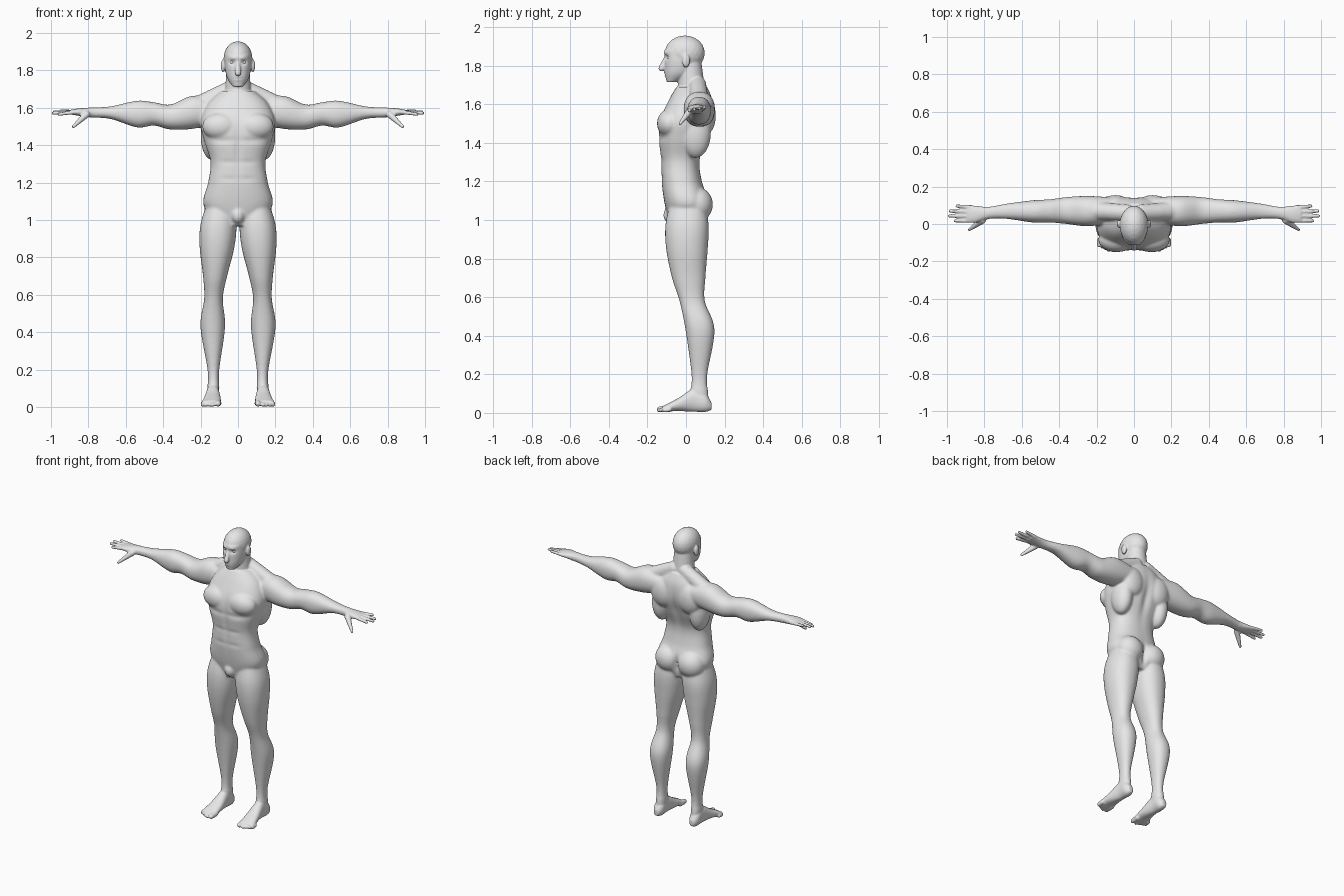
import bpy, bmesh, math
from mathutils import Matrix, Vector

cube = bpy.data.objects.get("Cube")
if cube:
    bpy.data.objects.remove(cube, do_unlink=True)

skin = bpy.data.materials.new("plain_grey")
skin.use_nodes = True
skin.diffuse_color = (0.8, 0.8, 0.8, 1)
for node in skin.node_tree.nodes:
    if node.type == 'BSDF_PRINCIPLED':
        node.inputs["Base Color"].default_value = skin.diffuse_color

bm = bmesh.new()


def smooth_rows(rows, steps=8):
    """Run a smooth curve through a list of cross-section rows."""
    last = len(rows) - 1
    for i in range(last):
        before, start, end, after = rows[max(i - 1, 0)], rows[i], rows[i + 1], rows[min(i + 2, last)]
        for step in range(steps):
            t = step / steps
            yield [q + t * (r - p) / 2 + t * t * (p - 2.5 * q + 2 * r - s / 2)
                   + t ** 3 * (3 * q - p - 3 * r + s) / 2
                   for p, q, r, s in zip(before, start, end, after)]
    yield list(rows[last])


def loft(axis, rows, power=2.2, sides=32):
    """Skin rows of (position, low u, high u, low v, high v) along an axis."""
    rings = []
    for pos, u0, u1, v0, v1 in smooth_rows(rows):
        ring = []
        for k in range(sides):
            angle = math.tau * k / sides
            c, s = math.cos(angle), math.sin(angle)
            u = (u0 + u1) / 2 + (u1 - u0) / 2 * math.copysign(abs(c) ** (2 / power), c)
            v = (v0 + v1) / 2 + (v1 - v0) / 2 * math.copysign(abs(s) ** (2 / power), s)
            co = [u, v]
            co.insert("xyz".index(axis), pos)
            ring.append(bm.verts.new(co))
        rings.append(ring)
    for low, high in zip(rings, rings[1:]):
        for k in range(sides):
            n = (k + 1) % sides
            bm.faces.new((low[k], low[n], high[n], high[k]))
    bm.faces.new(rings[0][::-1])
    bm.faces.new(rings[-1])


def core(rows, power=2.2):
    """Loft a central part from rows of (height, half width, front, back)."""
    loft('z', [(z, -width, width, front, back) for z, width, front, back in rows], power)


def ball(centre, radii):
    bmesh.ops.create_icosphere(bm, subdivisions=3, radius=1,
                               matrix=Matrix.Translation(centre) @ Matrix.Diagonal((*radii, 1)))


def strand(start, end, start_radius, end_radius, count=16):
    """Rounded tapering stick made of overlapping balls."""
    for i in range(count + 1):
        t = i / count
        radius = start_radius + (end_radius - start_radius) * t
        ball(Vector(start).lerp(Vector(end), t), (radius, radius, radius))


# Torso
core([(.97, .1, -.08, .08), (1.08, .185, -.11, .12), (1.2, .16, -.127, .083),
      (1.31, .147, -.13, .072), (1.42, .18, -.142, .11), (1.52, .2, -.135, .142),
      (1.62, .165, -.09, .138), (1.69, .09, -.05, .11)], power=2.4)
ball((.092, -.085, 1.5), (.1, .066, .075))      # chest muscle
ball((.14, .05, 1.45), (.06, .08, .13))         # side of back
ball((.1, .1, 1.54), (.085, .055, .1))          # shoulder blade
ball((.085, .058, 1.08), (.09, .082, .09))      # buttock
ball((0, -.082, 1.025), (.036, .036, .045))     # groin
strand((.04, .06, 1.7), (.22, .07, 1.61), .045, .05)   # neck to shoulder muscle

# Neck and head
strand((0, .03, 1.63), (0, .02, 1.82), .075, .06)
ball((0, -.006, 1.865), (.077, .104, .091))     # skull
core([(1.714, .028, -.1, -.05), (1.76, .058, -.109, .03),
      (1.82, .07, -.111, .06), (1.88, .068, -.112, .06)])   # face and jaw
strand((0, -.1, 1.85), (0, -.126, 1.786), .01, .017)        # nose
ball((.08, 0, 1.825), (.012, .021, .035))       # ear

# Arm, wrist and palm
loft('x', [(.1, .01, .14, 1.52, 1.64), (.24, -.012, .15, 1.488, 1.665),
           (.36, 0, .144, 1.484, 1.618), (.45, .008, .132, 1.505, 1.63),
           (.54, .008, .127, 1.495, 1.638), (.68, .027, .109, 1.54, 1.608),
           (.78, .026, .092, 1.548, 1.602), (.85, .006, .098, 1.557, 1.597),
           (.895, .01, .1, 1.565, 1.59)])
for i in range(4):                              # fingers, front to back
    across = .018 + .024 * i
    reach = .99 - .017 * (i - 1.4) ** 2
    strand((.87, across, 1.578), (reach, across * 1.1 - .003, 1.566 + .006 * i), .0115, .009, 20)
strand((.81, .02, 1.565), (.88, -.03, 1.5), .019, .009)     # thumb

# Leg
loft('z', [(1.08, .02, .17, -.085, .1), (.97, .008, .202, -.107, .118),
           (.85, .02, .205, -.103, .113), (.7, .058, .187, -.073, .101),
           (.58, .081, .181, -.034, .098), (.43, .069, .201, -.003, .148),
           (.2, .1, .163, .028, .111), (.1, .1, .163, .022, .115),
           (.04, .105, .16, .03, .118)])

# Foot and toes
loft('y', [(.132, .118, .15, .016, .055), (.1, .1, .167, .005, .1),
           (.04, .1, .168, .006, .125), (-.04, .092, .182, .009, .077),
           (-.122, .092, .198, .006, .034)])
strand((.107, -.09, .022), (.107, -.137, .018), .019, .015)
for i in range(4):
    across = .134 + .018 * i
    strand((across, -.085, .018), (across, .009 * i - .138, .013), .012, .011)

# Mirror the half and fuse every part into one skin
mesh = bpy.data.meshes.new("body")
bm.to_mesh(mesh)
bm.free()
body = bpy.data.objects.new("body", mesh)
bpy.context.collection.objects.link(body)
mirror = body.modifiers.new("mirror", 'MIRROR')
mirror.use_mirror_merge = False
fuse = body.modifiers.new("fuse", 'REMESH')
fuse.mode = 'VOXEL'
fuse.voxel_size = .0052
bpy.context.view_layer.update()
graph = bpy.context.evaluated_depsgraph_get()
fused = bpy.data.meshes.new_from_object(body.evaluated_get(graph))
body.modifiers.clear()
body.data = fused


def press(centre, reach, depth):
    """Push the skin front to back around a spot, the same on both sides."""
    for vert in fused.vertices:
        rise = (vert.co.z - centre[2]) / reach[2]
        if abs(rise) < 2.5:
            distance = (rise ** 2 + ((abs(vert.co.x) - centre[0]) / reach[0]) ** 2
                        + ((vert.co.y - centre[1]) / reach[1]) ** 2)
            vert.co.y += depth * math.exp(-distance)


# Sculpted hollows and ridges
press((0, .14, 1.42), (.022, .06, .14), -.016)          # spine
press((0, .13, 1.06), (.015, .06, .06), -.035)          # between buttocks
press((0, -.14, 1.4), (.014, .05, .16), .008)           # breastbone and belly line
press((.09, -.15, 1.425), (.08, .05, .014), .008)       # under chest
for fold in (1.22, 1.31):
    press((.05, -.14, fold), (.05, .05, .011), .005)    # belly folds
press((.031, -.105, 1.843), (.017, .03, .012), .012)    # eye socket
press((.028, -.105, 1.866), (.025, .02, .008), -.006)   # brow
press((0, -.11, 1.758), (.021, .02, .012), -.007)       # lips
press((0, -.115, 1.757), (.024, .02, .004), .007)       # mouth line

# Soften large muscles strongly, face, hands and feet lightly
broad = body.vertex_groups.new(name="broad_forms")
broad.add([vert.index for vert in fused.vertices
           if abs(vert.co.x) < .78 and .13 < vert.co.z < 1.69], 1, 'REPLACE')
for name, rounds, group in (("soften_muscles", 22, broad.name), ("soften_all", 3, "")):
    soften = body.modifiers.new(name, 'SMOOTH')
    soften.factor = .5
    soften.iterations = rounds
    soften.vertex_group = group
fused.materials.clear()
fused.materials.append(skin)
fused.shade_smooth()

# Eyes
for name, side in (("left_eye", 1), ("right_eye", -1)):
    eye_mesh = bpy.data.meshes.new(name)
    eye_bm = bmesh.new()
    bmesh.ops.create_uvsphere(eye_bm, u_segments=20, v_segments=12, radius=.013,
                              matrix=Matrix.Translation((side * .031, -.084, 1.843)))
    eye_bm.to_mesh(eye_mesh)
    eye_bm.free()
    eye_mesh.materials.append(skin)
    eye_mesh.shade_smooth()
    bpy.context.collection.objects.link(bpy.data.objects.new(name, eye_mesh))
